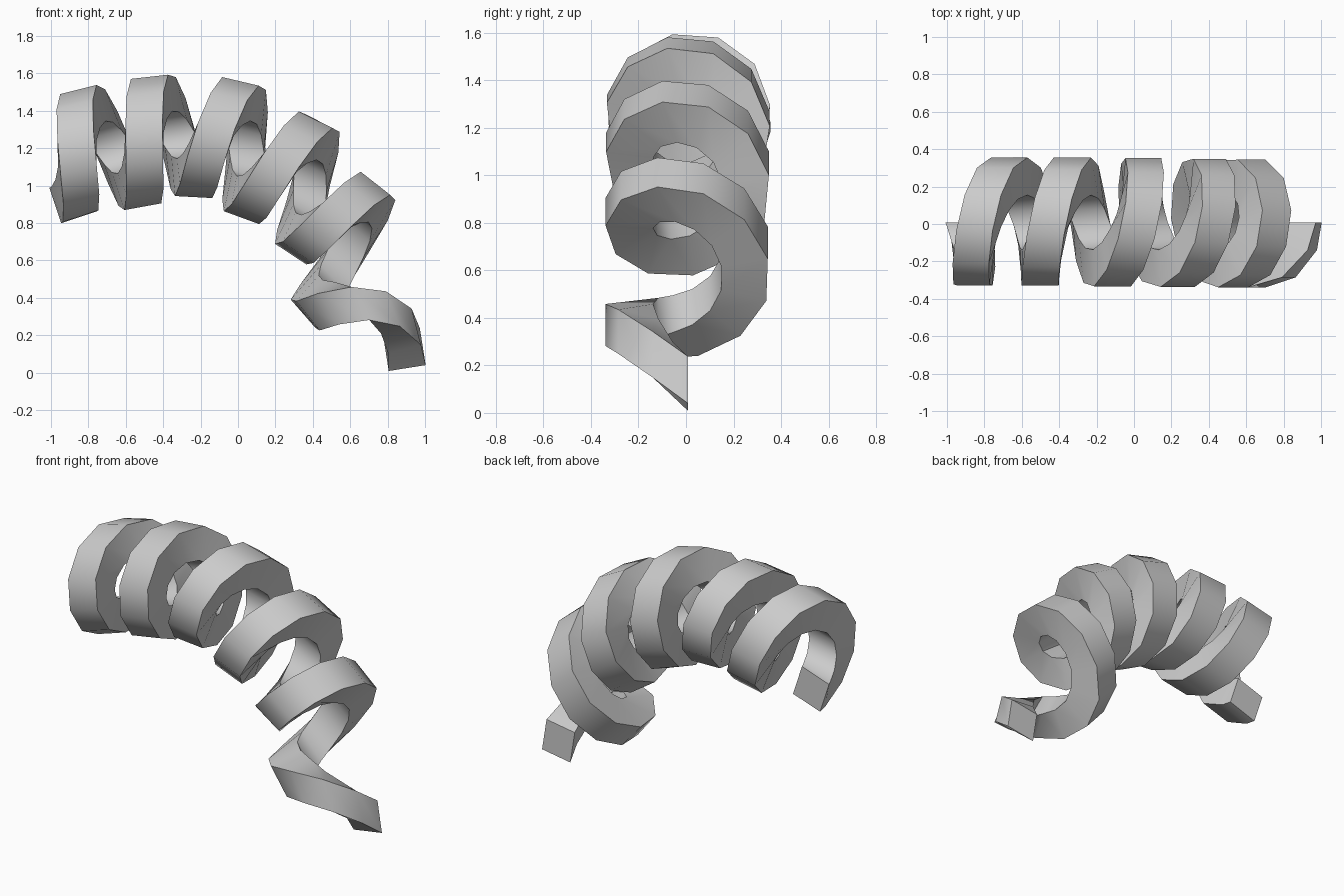
import bpy, bmesh
from math import sin, cos, radians
from mathutils import Vector

if "Cube" in bpy.data.objects:
    bpy.data.objects.remove(bpy.data.objects["Cube"])

# Bent axis of the coil: winding phase (deg), x, z, tilt (deg)
AXIS = [
    (0, -0.96, 1.16, 18.4), (173, -0.77, 1.18, 14), (360, -0.577, 1.225, 10.5),
    (540, -0.425, 1.245, 6), (722, -0.22, 1.285, -3), (900, -0.05, 1.225, -14),
    (1080, 0.137, 1.155, -20), (1260, 0.285, 1.045, -27), (1440, 0.475, 0.92, -33.5),
    (1620, 0.543, 0.735, -39), (1825, 0.62, 0.50, -51.5), (1890, 0.655, 0.37, -62),
    (1980, 0.645, 0.085, -81),
]
OUTER, INNER, HALF_WIDTH, AXIS_Y = 0.347, 0.147, 0.1, 0.008
STEP = 32.4


def axis_at(phase):
    """Smooth cubic interpolation of the axis table."""
    i = max(k for k in range(len(AXIS) - 1) if AXIS[k][0] <= phase)
    a, b = AXIS[i], AXIS[i + 1]
    prev, nxt = AXIS[max(i - 1, 0)], AXIS[min(i + 2, len(AXIS) - 1)]
    h = b[0] - a[0]
    t = (phase - a[0]) / h
    out = []
    for c in (1, 2, 3):
        m0 = (b[c] - prev[c]) / (b[0] - prev[0]) * h
        m1 = (nxt[c] - a[c]) / (nxt[0] - a[0]) * h
        out.append((2*t**3 - 3*t**2 + 1) * a[c] + (t**3 - 2*t**2 + t) * m0
                   + (3*t**2 - 2*t**3) * b[c] + (t**3 - t**2) * m1)
    return out


def section(phase):
    """Four corners of the square band at one winding phase."""
    x, z, tilt = axis_at(phase)
    tilt, f = radians(tilt), radians(phase)
    along = Vector((cos(tilt), 0, sin(tilt)))
    up = Vector((-sin(tilt), 0, cos(tilt)))
    radial = -cos(f) * up - sin(f) * Vector((0, 1, 0))
    centre = Vector((x, AXIS_Y, z))
    return [centre + radial * r + along * w for r, w in (
        (OUTER, -HALF_WIDTH), (OUTER, HALF_WIDTH), (INNER, HALF_WIDTH), (INNER, -HALF_WIDTH))]


# Sweep the square band around the axis
phases = [0] + [270 + STEP * k for k in range(-8, 53)] + [1980]
bm = bmesh.new()
rings = [[bm.verts.new(p) for p in section(ph)] for ph in phases]
for a, b in zip(rings, rings[1:]):
    for j in range(4):
        k = (j + 1) % 4
        bm.faces.new((a[j], a[k], b[k], b[j]))
bm.faces.new(rings[0])
bm.faces.new(rings[-1])
bmesh.ops.recalc_face_normals(bm, faces=bm.faces)
mesh = bpy.data.meshes.new("coiled_band")
bm.to_mesh(mesh)
bm.free()
coil = bpy.data.objects.new("coiled_band", mesh)
bpy.context.collection.objects.link(coil)

# Soft shading along the band, sharp corners kept
bpy.context.view_layer.objects.active = coil
coil.select_set(True)
bpy.ops.object.shade_smooth_by_angle(angle=radians(40))
